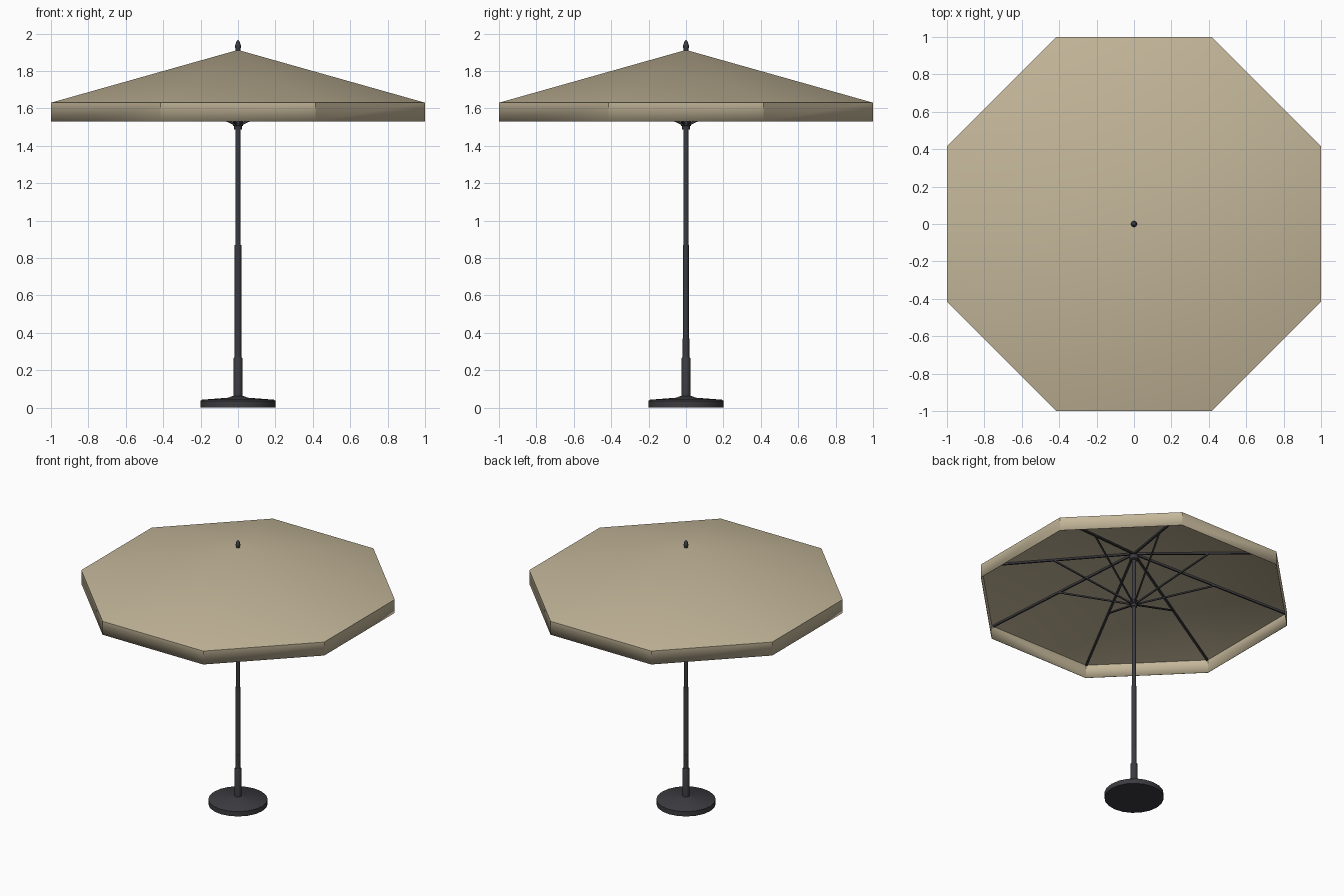
import bpy, bmesh, math
from mathutils import Vector

cube = bpy.data.objects.get("Cube")
if cube:
    bpy.data.objects.remove(cube, do_unlink=True)


def material(name, rgb):
    m = bpy.data.materials.new(name)
    m.use_nodes = True
    m.diffuse_color = (*rgb, 1)
    m.node_tree.nodes["Principled BSDF"].inputs["Base Color"].default_value = (*rgb, 1)
    return m


FABRIC = material("beige fabric", (0.55, 0.47, 0.32))
METAL = material("charcoal metal", (0.045, 0.045, 0.052))


def finish(name, bm, mat, angle=35):
    bmesh.ops.recalc_face_normals(bm, faces=bm.faces)
    me = bpy.data.meshes.new(name)
    bm.to_mesh(me)
    bm.free()
    me.materials.append(mat)
    me.shade_smooth()
    me.set_sharp_from_angle(angle=math.radians(angle))
    ob = bpy.data.objects.new(name, me)
    bpy.context.collection.objects.link(ob)
    return ob


def lathe(name, profile, mat, sides=20, start=0.0, caps=True):
    """Revolve (radius, z) points; a zero radius becomes a single tip."""
    bm = bmesh.new()
    rings = []
    for r, z in profile:
        if r == 0:
            rings.append([bm.verts.new((0, 0, z))] * sides)
            continue
        angles = [start + math.tau * i / sides for i in range(sides)]
        rings.append([bm.verts.new((r * math.cos(a), r * math.sin(a), z)) for a in angles])
    for low, high in zip(rings, rings[1:]):
        for i in range(sides):
            j = (i + 1) % sides
            corners = dict.fromkeys((low[i], low[j], high[j], high[i]))
            bm.faces.new(list(corners))
    if caps:
        for ring, point in ((rings[0], profile[0]), (rings[-1], profile[-1])):
            if point[0]:
                bm.faces.new(ring)
    return finish(name, bm, mat)


def bar(name, start, end, width):
    """Square bar between two points."""
    a, b = Vector(start), Vector(end)
    along = (b - a).normalized()
    side = along.cross(Vector((0, 0, 1))).normalized() * width / 2
    up = side.cross(along).normalized() * width / 2
    bm = bmesh.new()
    ends = [[bm.verts.new(p + side * s + up * u)
             for s, u in ((-1, -1), (1, -1), (1, 1), (-1, 1))] for p in (a, b)]
    for i in range(4):
        j = (i + 1) % 4
        bm.faces.new((ends[0][i], ends[0][j], ends[1][j], ends[1][i]))
    for ring in ends:
        bm.faces.new(ring)
    return finish(name, bm, METAL)


# Canopy: octagonal cone with a straight hanging valance
SIDES = 8
TURN = math.pi / SIDES
CORNER = 1 / math.cos(TURN)
EDGE_Z, TOP_Z = 1.63, 1.912
canopy = lathe("canopy", [(CORNER, 1.53), (CORNER, EDGE_Z), (0, TOP_Z)],
               FABRIC, SIDES, TURN, caps=False)
cloth = canopy.modifiers.new("cloth thickness", "SOLIDIFY")
cloth.thickness = 0.003
cloth.offset = -1

# Base, pole and fittings
lathe("base", [(0.2, 0), (0.2, 0.036), (0.192, 0.042), (0.05, 0.053), (0.03, 0.062)], METAL, 20)
lathe("base_sleeve", [(0.024, 0.05), (0.024, 0.262), (0.021, 0.268)], METAL)
lathe("pole_collar", [(0.0175, 0.26), (0.0175, 0.37)], METAL, 16)
lower = lathe("lower_pole", [(0.0175, 0.36), (0.0175, 0.87)], METAL, 16)
lower.scale.y = 0.85
lathe("upper_pole", [(0.0145, 0.3), (0.0145, 1.9)], METAL, 16)
lathe("runner", [(0.02, 1.487), (0.022, 1.505), (0.028, 1.507), (0.028, 1.53), (0.018, 1.535)], METAL, 16)
lathe("top_hub", [(0.02, 1.85), (0.03, 1.855), (0.03, 1.885), (0.02, 1.89)], METAL, 16)
lathe("finial", [(0.012, 1.9), (0.0125, 1.915), (0.016, 1.925), (0.015, 1.938), (0.008, 1.958), (0, 1.966)],
      METAL, 16)

# Ribs under the canopy, and struts from the runner to the ribs
DROP = 0.011


def on_rib(radius):
    return TOP_Z - DROP - (TOP_Z - EDGE_Z) * radius / CORNER


for i in range(SIDES):
    a = TURN + math.tau * i / SIDES

    def polar(r, z):
        return (r * math.cos(a), r * math.sin(a), z)

    bar(f"rib_{i + 1}", polar(0.02, on_rib(0.02)), polar(1.07, on_rib(1.07)), 0.013)
    bar(f"strut_{i + 1}", polar(0.02, 1.515), polar(0.57, on_rib(0.57)), 0.01)
